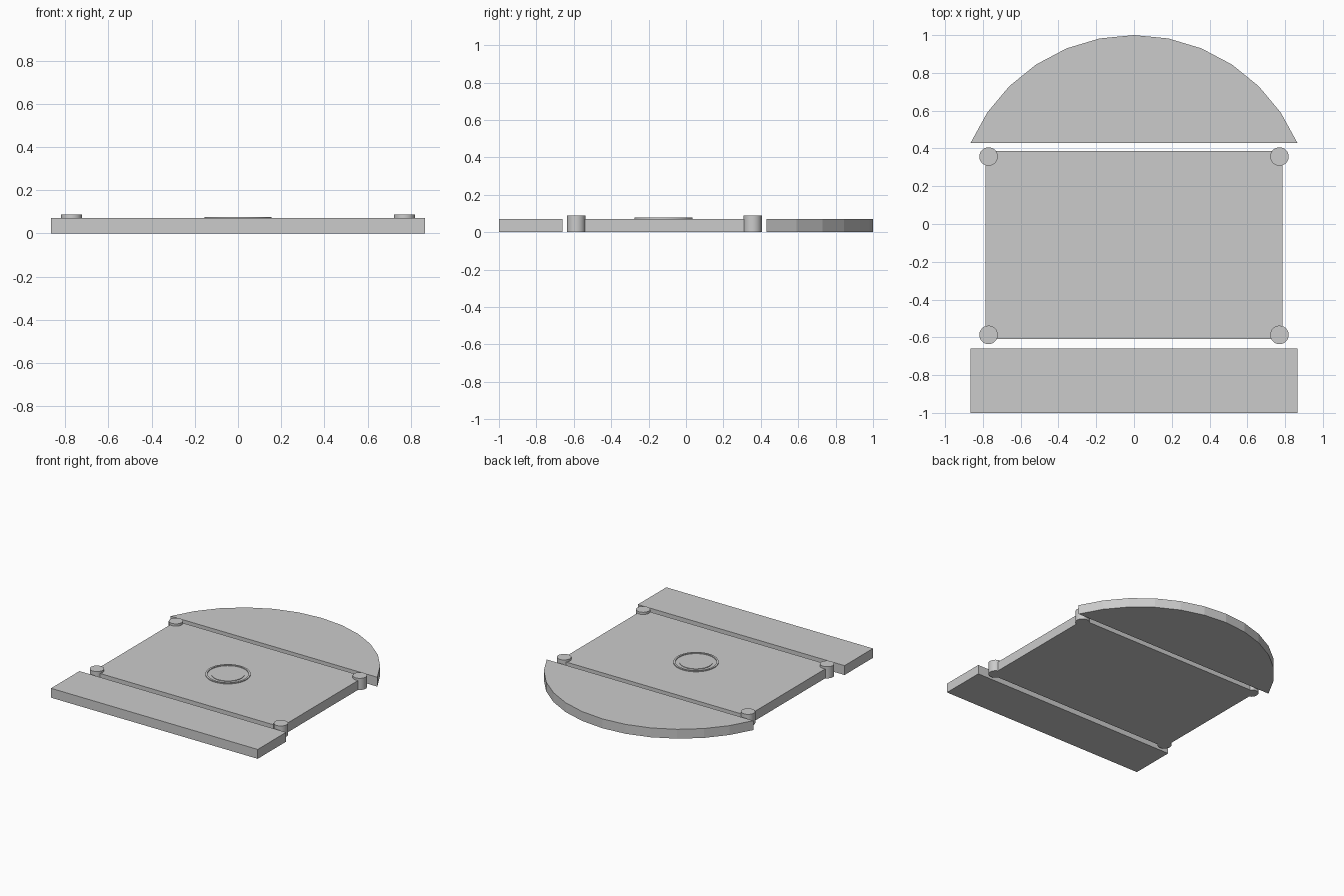
import bpy, bmesh
from math import sin, cos, pi, atan2

if "Cube" in bpy.data.objects:
    bpy.data.objects.remove(bpy.data.objects["Cube"])

TOP = 0.071


def prism(name, outline, z0, z1):
    """Extrude a counter-clockwise outline into a flat-sided slab."""
    bm = bmesh.new()
    face = bm.faces.new([bm.verts.new((x, y, z0)) for x, y in outline])
    ext = bmesh.ops.extrude_face_region(bm, geom=[face], use_keep_orig=True)
    for v in ext["geom"]:
        if isinstance(v, bmesh.types.BMVert):
            v.co.z = z1
    bmesh.ops.recalc_face_normals(bm, faces=bm.faces)
    return finish(name, bm)


def finish(name, bm):
    me = bpy.data.meshes.new(name)
    bm.to_mesh(me)
    bm.free()
    ob = bpy.data.objects.new(name, me)
    bpy.context.collection.objects.link(ob)
    return ob


def smooth(ob):
    bpy.ops.object.select_all(action='DESELECT')
    ob.select_set(True)
    bpy.context.view_layer.objects.active = ob
    bpy.ops.object.shade_smooth_by_angle(angle=0.6)


def rect(hx, y0, y1):
    return [(-hx, y0), (hx, y0), (hx, y1), (-hx, y1)]


def circle(cx, cy, r, n):
    return [(cx + r * cos(2 * pi * i / n), cy + r * sin(2 * pi * i / n)) for i in range(n)]


# Front strip and central panel
prism("front_strip", rect(0.865, -1.0, -0.66), 0, TOP)
prism("centre_panel", rect(0.787, -0.61, 0.387), 0, TOP)

# Rounded back panel: a 12-segment arc closed by its chord
R, cy = 0.941, 0.059
half = atan2(0.865, 0.371)
arc = []
for i in range(13):
    a = half - 2 * half * i / 12
    arc.append((R * sin(a), cy + R * cos(a)))
prism("arched_panel", arc, 0, TOP)

# Corner posts
for sx, side in ((-1, "left"), (1, "right")):
    for y, end in ((-0.587, "front"), (0.357, "back")):
        smooth(prism(f"post_{end}_{side}", circle(sx * 0.77, y, 0.049, 32), 0, 0.088))

# Central emblem: raised outer ring around a thin disc
CY, N = -0.12, 48
bm = bmesh.new()
loops = []
for r, z in ((0.155, TOP - 0.01), (0.155, 0.077), (0.141, 0.077), (0.141, TOP - 0.01)):
    loops.append([bm.verts.new((x, y, z)) for x, y in circle(0, CY, r, N)])
for k in range(4):
    a, b = loops[k], loops[(k + 1) % 4]
    for i in range(N):
        j = (i + 1) % N
        bm.faces.new((a[i], a[j], b[j], b[i]))
bmesh.ops.recalc_face_normals(bm, faces=bm.faces)
smooth(finish("centre_ring", bm))
smooth(prism("centre_disc", circle(0, CY, 0.114, N), TOP - 0.01, 0.075))
